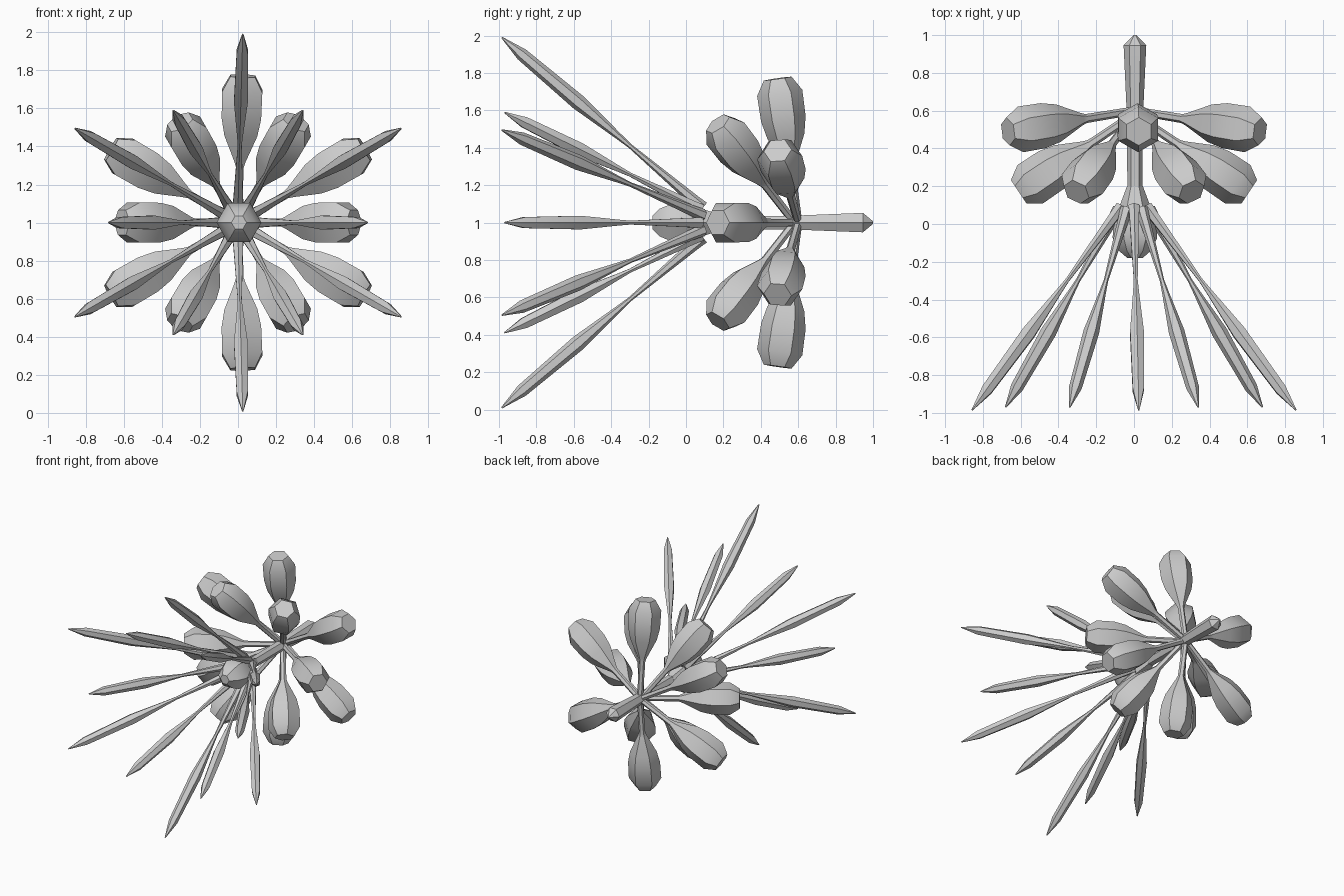
import bpy, bmesh, math
from mathutils import Vector

if "Cube" in bpy.data.objects:
    bpy.data.objects.remove(bpy.data.objects["Cube"])

grey = bpy.data.materials.new("plain grey")
grey.diffuse_color = (0.6, 0.6, 0.6, 1)
grey.use_nodes = True
grey.node_tree.nodes["Principled BSDF"].inputs["Base Color"].default_value = grey.diffuse_color


def spindle(name, a, b, profile, ref, sides=6):
    """Low-sided lathe from a to b; profile = (fraction along, radius)."""
    a, b = Vector(a), Vector(b)
    d = (b - a).normalized()
    u = Vector(ref)
    u = (u - d * u.dot(d)).normalized()
    v = d.cross(u)
    bm = bmesh.new()
    rings = []
    for t, r in profile:
        c = a.lerp(b, t)
        rings.append([bm.verts.new(c + r * (u * math.cos(k * math.tau / sides)
                                            + v * math.sin(k * math.tau / sides)))
                      for k in range(sides)])
    for p, q in zip(rings, rings[1:]):
        for k in range(sides):
            n = (k + 1) % sides
            bm.faces.new((p[k], p[n], q[n], q[k]))
    bm.faces.new(rings[0][::-1])
    bm.faces.new(rings[-1])
    bmesh.ops.recalc_face_normals(bm, faces=bm.faces)
    me = bpy.data.meshes.new(name)
    bm.to_mesh(me)
    bm.free()
    me.materials.append(grey)
    ob = bpy.data.objects.new(name, me)
    bpy.context.collection.objects.link(ob)
    bpy.ops.object.select_all(action='DESELECT')
    ob.select_set(True)
    bpy.context.view_layer.objects.active = ob
    bpy.ops.object.shade_smooth_by_angle(angle=math.radians(40))
    return ob


def at(angle, r, y, shift=0.0):
    """Point at a polar angle around the stem axis."""
    return (r * math.cos(angle) + shift, y, 1 + r * math.sin(angle))


# stem along y, and the swollen head at its front end
spindle("stem", (0.005, 1.0, 1), (0.005, 0.1, 1),
        [(0, 0.008), (0.06, 0.06), (0.42, 0.045), (0.46, 0.042), (1, 0.04)], (1, 0, 0))
spindle("head", (0.005, 0.2, 1), (0.005, -0.18, 1),
        [(0, 0.042), (0.3, 0.085), (0.5, 0.115), (0.72, 0.118), (0.9, 0.085), (1, 0.04)],
        (1, 0, 0))

bulb = [(0, 0.022), (0.38, 0.024), (0.42, 0.035), (0.6, 0.10), (0.72, 0.12),
        (0.9, 0.122), (1, 0.075)]
spike = [(0, 0.034), (0.04, 0.03), (0.36, 0.012), (0.42, 0.018), (0.62, 0.042),
         (0.9, 0.034), (1, 0.004)]

# twelve stalked bulbs and twelve spikes, two alternating kinds
for i in range(12):
    ang = math.radians(30 * i)
    wide = i % 2 == 1
    shift = 0.025 if i in (3, 9) else 0.0
    if wide:
        spindle("back_bulb", at(ang, 0.0, 0.6), at(ang, 0.77, 0.49, shift), bulb, (0, 1, 0))
        spindle("long_spike", at(ang, 0.08, 0.09), at(ang, 0.99, -0.985, shift), spike, (0, 1, 0))
    else:
        spindle("front_bulb", at(ang, 0.0, 0.58), at(ang, 0.61, 0.17), bulb, (0, 1, 0))
        spindle("short_spike", at(ang, 0.08, 0.08), at(ang, 0.68, -0.97), spike, (0, 1, 0))
